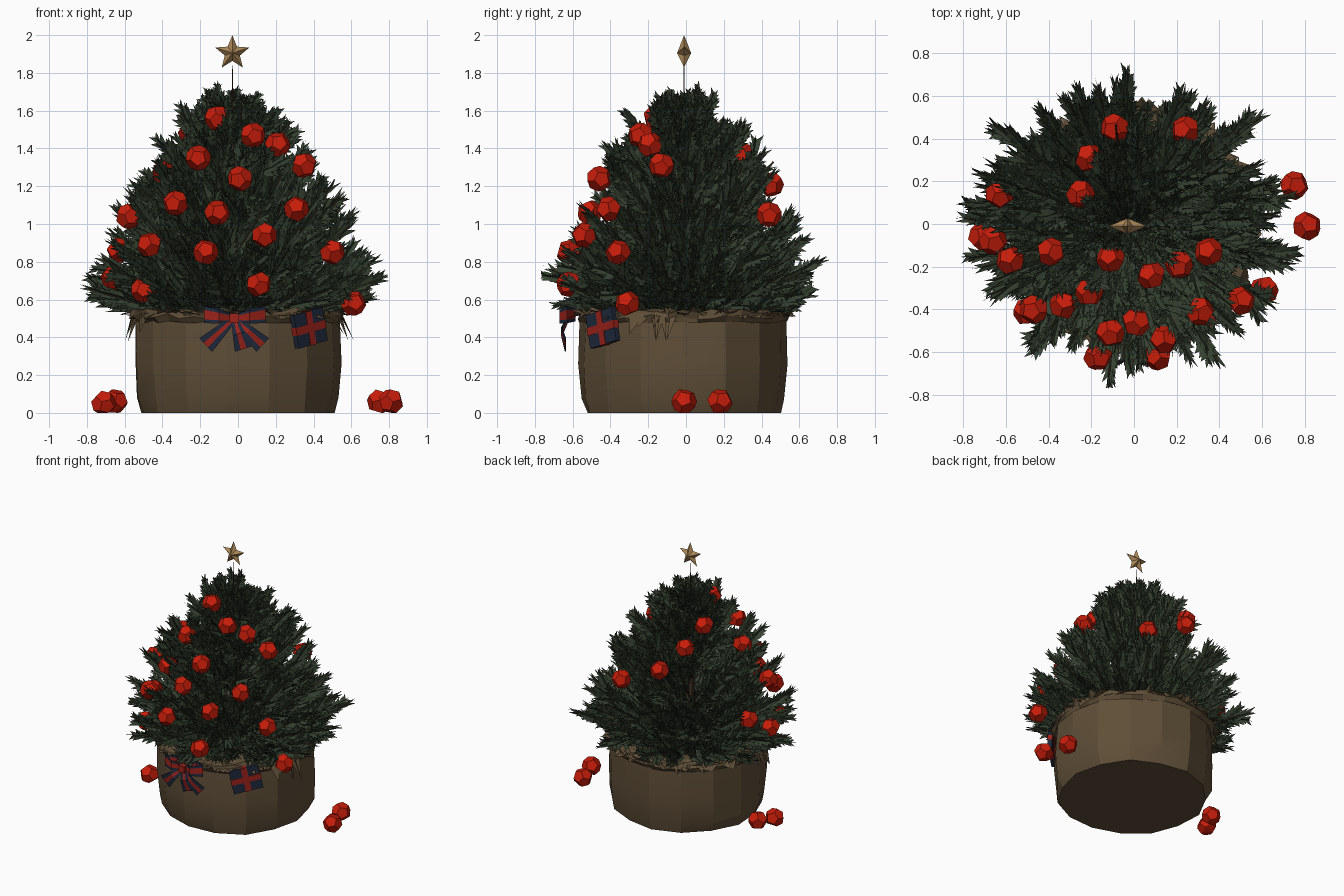
import bpy, bmesh, math, random
from mathutils import Vector

random.seed(7)
if "Cube" in bpy.data.objects:
    bpy.data.objects.remove(bpy.data.objects["Cube"])


def material(name, *rgb):
    m = bpy.data.materials.new(name)
    m.use_nodes = True
    m.diffuse_color = (*rgb, 1)
    m.node_tree.nodes["Principled BSDF"].inputs["Base Color"].default_value = (*rgb, 1)
    return m


needle = material("needle green", 0.036, 0.053, 0.03)
burlap = material("burlap brown", 0.115, 0.077, 0.039)
bark = material("bark brown", 0.06, 0.035, 0.018)
red = material("bauble red", 0.57, 0.012, 0.003)
ribbon_red = material("ribbon red", 0.33, 0.016, 0.01)
navy = material("ribbon navy", 0.014, 0.022, 0.045)
gold = material("star gold", 0.4, 0.24, 0.095)

rand = random.uniform


def jitter(size):
    return Vector((rand(-size, size), rand(-size, size), rand(-size, size)))


def polar(angle, radius, z, squash=1):
    return Vector((math.cos(angle) * radius, math.sin(angle) * radius * squash, z))


def face(bm, points, index=0):
    f = bm.faces.new([bm.verts.new(p) for p in points])
    f.material_index = index


def finish(bm, name, mats, smooth=None, recalc=False):
    if recalc:
        bmesh.ops.recalc_face_normals(bm, faces=bm.faces)
    mesh = bpy.data.meshes.new(name)
    bm.to_mesh(mesh)
    bm.free()
    for m in mats:
        mesh.materials.append(m)
    ob = bpy.data.objects.new(name, mesh)
    bpy.context.collection.objects.link(ob)
    if smooth:
        bpy.ops.object.select_all(action='DESELECT')
        ob.select_set(True)
        bpy.context.view_layer.objects.active = ob
        bpy.ops.object.shade_smooth_by_angle(angle=math.radians(smooth))
    return ob


def lathe(name, profile, sides, noise, mat, centre, cap=False, smooth=None):
    bm = bmesh.new()
    rings = [[bm.verts.new(centre + polar(math.tau * i / sides, r + rand(-n, n), z + (rand(-n, n) if z else 0)))
              for i in range(sides)] for (r, z), n in zip(profile, noise)]
    for low, high in zip(rings, rings[1:]):
        for i in range(sides):
            j = (i + 1) % sides
            bm.faces.new((low[i], low[j], high[j], high[i]))
    if cap:
        bm.faces.new(rings[0][::-1])
        bm.faces.new(rings[-1])
    return finish(bm, name, [mat], smooth, cap)


# Sack around the root ball, with its crumpled rim
pot_centre = Vector((-0.003, -0.015, 0))
lathe("burlap_sack", [(0.52, 0), (0.542, 0.08), (0.55, 0.26), (0.545, 0.5), (0.47, 0.53), (0.2, 0.52)],
      15, [0.015, 0.012, 0.01, 0.008, 0.01, 0.01], burlap, pot_centre, True, 20)
lathe("sack_rim", [(0.545, 0.48), (0.565, 0.51), (0.56, 0.545), (0.5, 0.54)],
      44, [0.006, 0.016, 0.018, 0.02], burlap, pot_centre)

bm = bmesh.new()
for i in range(70):
    a = math.tau * i / 70 + rand(0, 0.1)
    ear = max(math.cos(a - math.radians(198)), math.cos(a - math.radians(-18))) > 0.97
    p = pot_centre + polar(a, 0.55, 0.53)
    side = polar(a + math.pi / 2, rand(0.03, 0.08), rand(-0.02, 0.02))
    tip = p + polar(a, rand(0.03, 0.08), rand(-0.16, -0.06) if ear else rand(-0.04, 0.04))
    face(bm, (p - side, tip, p + jitter(0.015)))
    face(bm, (p + jitter(0.015), tip, p + side))
finish(bm, "rim_folds", [burlap])

# Baubles: dodecahedra hung in the tree and lying on the ground
hung = [(-.11, -.16, 1.56), (-.25, .14, 1.48), (.08, -.24, 1.47), (.21, -.19, 1.42), (-.21, -.32, 1.35),
        (.35, -.13, 1.31), (-.39, -.13, 1.27), (.01, -.46, 1.24), (-.33, -.38, 1.11), (.31, -.41, 1.08),
        (-.11, -.51, 1.06), (-.58, -.17, 1.04), (.14, -.54, .94), (-.47, -.4, .89), (-.17, -.62, .85),
        (.5, -.36, .85), (-.63, .14, .86), (-.66, -.08, .72), (-.5, -.41, .65), (.11, -.62, .68),
        (.61, -.31, .58), (-.21, .31, 1.36), (-.09, .45, 1.21), (.24, .44, 1.05)]
fallen = [(.81, -.01, .06), (.75, .18, .06), (-.65, .06, .06), (-.71, -.06, .05)]


def bauble(name, place):
    ico = bmesh.new()
    bmesh.ops.create_icosphere(ico, subdivisions=1, radius=1)
    turn = jitter(3).to_track_quat('Z', 'Y')
    bm = bmesh.new()
    for f in ico.faces:
        p = turn @ f.calc_center_median().normalized() * 0.069 + Vector(place)
        p.z = max(p.z, 0)
        bm.verts.new(p)
    ico.free()
    bmesh.ops.convex_hull(bm, input=bm.verts)
    bmesh.ops.dissolve_limit(bm, angle_limit=0.03, verts=bm.verts, edges=bm.edges)
    finish(bm, name, [red], recalc=True)


for i, place in enumerate(hung):
    bauble(f"bauble_{i + 1}", place)
for i, place in enumerate(fallen):
    bauble(f"fallen_bauble_{i + 1}", place)

# Trunk
axis_pos = Vector((-0.03, -0.01, 0))
lathe("trunk", [(0.035, 0.45), (0.02, 1.2), (0.004, 1.65), (0.002, 1.84)], 7, [0] * 4, bark, axis_pos, True)

# Foliage: upswept branches set with toothed sprigs, parted around the baubles
leaves = bmesh.new()
stems = []
clear = [(Vector(p), Vector((p[0], p[1], 0.3 * math.hypot(p[0], p[1]))).normalized()) for p in hung]
envelope = [(0.57, 0.7), (0.72, 0.86), (0.9, 0.73), (1.05, 0.66), (1.25, 0.56), (1.42, 0.46), (1.6, 0.21), (1.74, 0.1)]


def reach(z):
    for (z0, r0), (z1, r1) in zip(envelope, envelope[1:]):
        if z <= z1:
            return r0 + (r1 - r0) * (z - z0) / (z1 - z0)
    return envelope[-1][1]


def hides_bauble(p):
    for b, out in clear:
        d = p - b
        along = d.dot(out)
        if along > -0.04 and (d - out * along).length < min(0.08 + 0.5 * max(along, 0), 0.19):
            return True
    return False


def sprig(p, axis, length, width, teeth=5):
    side = axis.cross(jitter(1)).normalized()
    step = axis * length / teeth
    for blade in (side, axis.cross(side)):
        for i in range(teeth):
            a = p + step * i
            w = width * (1 - 0.65 * i / teeth) * rand(0.7, 1.2)
            if hides_bauble(a + step):
                break
            for s in (-1, 1):
                tip = a + step * 1.9 + blade * s * w + jitter(0.01)
                bulge = a + step * 0.5 + blade * s * w * 0.7
                quad = [a, bulge, tip, a + step * 1.1]
                for v in quad:
                    v.z = max(v.z, 0.535)
                    v.x = min(max(v.x, -0.87), 0.87)
                    v.y = min(max(v.y, -0.77), 0.78)
                face(leaves, quad)


def branch(angle, radius, z):
    tip = axis_pos + polar(angle, radius, z, 0.94)
    base = axis_pos + Vector((0, 0, max(0.5, z - 0.75 * radius - 0.12)))
    bend = base.lerp(tip, 0.55) - Vector((0, 0, 0.07 * radius))

    def at(t):
        return base.lerp(bend, t).lerp(bend.lerp(tip, t), t)

    size = min(1, (tip - base).length / 0.5)
    if not hides_bauble(tip):
        stems.append([at(t / 4) for t in range(5)])
    for k in range(8):
        t = 0.22 + 0.6 * k / 7
        if hides_bauble(at(t)):
            return
        ahead = (at(t + 0.1) - at(t)).normalized()
        axis = (ahead + jitter(0.5) + Vector((0, 0, 0.12))).normalized()
        sprig(at(t), axis, size * rand(0.15, 0.23) * (1.15 - 0.5 * t), 0.052 * (0.5 + size / 2))
    end = tip - at(0.6)
    sprig(at(0.6), end.normalized(), end.length, 0.046, 6)


golden = math.pi * (3 - math.sqrt(5))
count = 180
for i in range(count):
    z = 0.58 + 1.12 * (i / count) ** 1.3
    short = rand(0.5, 0.8) if i % 4 == 0 else rand(0.82, 1.0)
    branch(i * golden + rand(-0.15, 0.15), reach(z) * short, z + rand(-0.03, 0.03))
finish(leaves, "foliage", [needle])

curve = bpy.data.curves.new("branch_stems", 'CURVE')
curve.dimensions = '3D'
curve.bevel_depth = 0.005
curve.bevel_resolution = 0
curve.materials.append(bark)
for path in stems:
    s = curve.splines.new('POLY')
    s.points.add(len(path) - 1)
    for point, p in zip(s.points, path):
        point.co = (*p, 1)
bpy.context.collection.objects.link(bpy.data.objects.new("branch_stems", curve))

# Five-pointed star
bm = bmesh.new()
star = axis_pos + Vector((0, 0, 1.905))
rim = [star + Vector((math.sin(k * math.pi / 5), 0, math.cos(k * math.pi / 5))) * (0.042 if k % 2 else 0.095)
       for k in range(10)]
for depth in (-0.037, 0.037):
    for k in range(10):
        face(bm, (rim[k], rim[(k + 1) % 10], star + Vector((0, depth, 0))))
bmesh.ops.remove_doubles(bm, verts=bm.verts, dist=0.0001)
finish(bm, "star", [gold], recalc=True)

# Striped bow: two loops, three tails and a knot
knot = Vector((-0.02, -0.62, 0.5))


def ribbon(name, path, across, stripe):
    bm = bmesh.new()
    across = Vector(across)
    edges = (-0.5, -stripe, stripe, 0.5)
    for (p, w0), (q, w1) in zip(path, path[1:]):
        p, q = knot + Vector(p), knot + Vector(q)
        for k in range(3):
            e, f = across * edges[k], across * edges[k + 1]
            face(bm, (p + e * w0, p + f * w0, q + f * w1, q + e * w1), int(k == 1))
    bmesh.ops.remove_doubles(bm, verts=bm.verts, dist=0.0001)
    ob = finish(bm, name, [navy, ribbon_red])
    ob.modifiers.new("thickness", 'SOLIDIFY').thickness = 0.006


for s, label in ((-1, "right"), (1, "left")):
    ribbon(f"bow_loop_{label}", [((0, 0, 0), 0.4), ((s * 0.08, -0.045, 0.01), 0.8), ((s * 0.16, -0.01, 0.02), 1),
                                 ((s * 0.08, 0.03, 0.02), 0.8), ((0, 0, 0), 0.4)], (0, 0, 0.09), 0.28)
for i, (x, z) in enumerate(((-0.15, -0.14), (0.05, -0.16), (0.15, -0.14))):
    ribbon(f"bow_tail_{i + 1}", [((0, 0, 0), 0.4), ((x / 2, -0.035, z / 2), 0.9), ((x, -0.015, z), 1.3)],
           Vector((-z, 0, x)).normalized() * 0.075, 0.17)


def block(name, centre, size, mat, rotation=(0, 0, 0)):
    bm = bmesh.new()
    bmesh.ops.create_cube(bm, size=1)
    bmesh.ops.scale(bm, vec=size, verts=bm.verts)
    ob = finish(bm, name, [mat])
    ob.location, ob.rotation_euler = centre, rotation


block("bow_knot", knot - Vector((0, 0.02, 0)), (0.05, 0.04, 0.05), ribbon_red)

# Flat gift with crossed bands
gift, tilt = (0.375, -0.44, 0.45), (0, math.radians(-12), math.radians(42))
block("gift", gift, (0.21, 0.03, 0.18), navy, tilt)
block("gift_band_upright", gift, (0.042, 0.036, 0.184), ribbon_red, tilt)
block("gift_band_level", gift, (0.214, 0.036, 0.042), ribbon_red, tilt)
